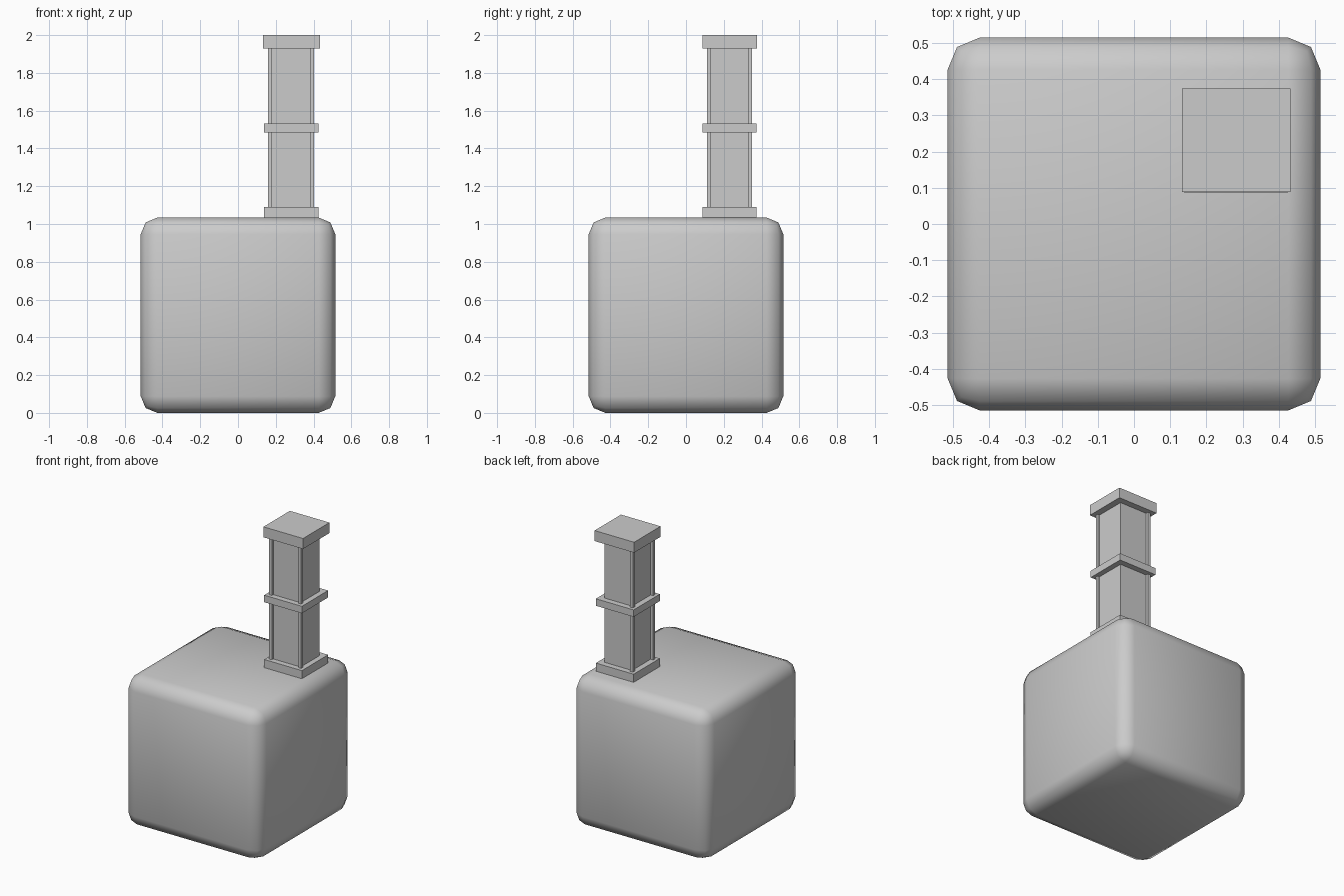
import bpy

if "Cube" in bpy.data.objects:
    bpy.data.objects.remove(bpy.data.objects["Cube"])


def box(name, x, y, z):
    """Box from (min, max) ranges on each axis."""
    bpy.ops.mesh.primitive_cube_add(size=1, location=[sum(r) / 2 for r in (x, y, z)])
    ob = bpy.context.object
    ob.name = name
    ob.scale = [r[1] - r[0] for r in (x, y, z)]
    bpy.ops.object.transform_apply(location=False, rotation=False, scale=True)
    return ob


# rounded, smooth-shaded base block
block = box("base_block", (-0.515, 0.515), (-0.515, 0.515), (0, 1.034))
bevel = block.modifiers.new("rounded_edges", 'BEVEL')
bevel.width = 0.088
bevel.segments = 2
bpy.ops.object.modifier_apply(modifier=bevel.name)
bpy.ops.object.shade_smooth()

# square collars: foot, middle band and thicker cap
box("column_foot", (0.138, 0.425), (0.087, 0.372), (1.034, 1.09))
box("column_band", (0.138, 0.425), (0.087, 0.372), (1.484, 1.532))
box("column_cap", (0.132, 0.433), (0.088, 0.375), (1.928, 2.0))

# central shaft
box("column_shaft", (0.178, 0.388), (0.126, 0.332), (1.06, 1.95))

# slim corner posts on three corners (the back right corner is plain)
left, right = (0.159, 0.180), (0.381, 0.402)
front, back = (0.111, 0.130), (0.329, 0.350)
for name, x, y in (("front_left", left, front), ("front_right", right, front),
                   ("back_left", left, back)):
    box(name + "_post", x, y, (1.06, 1.95))
